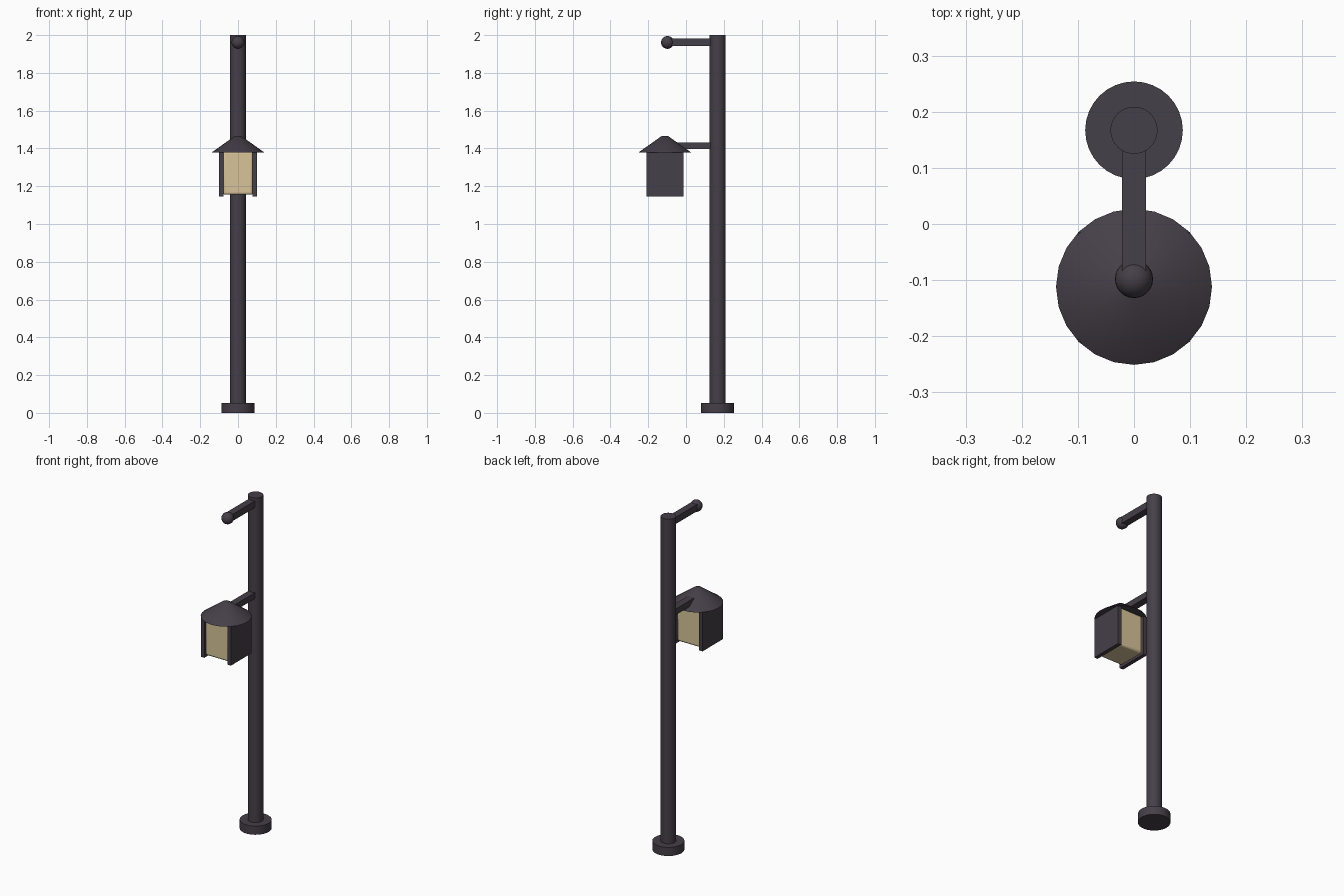
import bpy
import math

cube = bpy.data.objects.get("Cube")
if cube:
    bpy.data.objects.remove(cube, do_unlink=True)


def make_material(name, rgb):
    mat = bpy.data.materials.new(name)
    mat.use_nodes = True
    mat.diffuse_color = (*rgb, 1)
    mat.node_tree.nodes["Principled BSDF"].inputs["Base Color"].default_value = (*rgb, 1)
    return mat


metal = make_material("dark metal", (0.06, 0.05, 0.065))
glass = make_material("warm glass", (0.68, 0.55, 0.32))

POLE_Y = 0.167
LAMP_Y = -0.112


def finish(name, mat, angle=40):
    obj = bpy.context.object
    obj.name = name
    obj.data.materials.append(mat)
    bpy.ops.object.shade_smooth_by_angle(angle=math.radians(angle))
    return obj


def tapered(name, y, z0, z1, r0, r1, sides=32):
    bpy.ops.mesh.primitive_cone_add(vertices=sides, radius1=r0, radius2=r1,
                                    depth=z1 - z0, location=(0, y, (z0 + z1) / 2))
    return finish(name, metal)


def box(name, mat, low, high, bevel=0):
    centre = [(a + b) / 2 for a, b in zip(low, high)]
    bpy.ops.mesh.primitive_cube_add(size=1, location=centre)
    bpy.context.object.scale = [b - a for a, b in zip(low, high)]
    bpy.ops.object.transform_apply(location=False, rotation=False, scale=True)
    obj = finish(name, mat)
    if bevel:
        mod = obj.modifiers.new("rounded edges", "BEVEL")
        mod.width = bevel
        mod.segments = 3
        for face in obj.data.polygons:
            face.use_smooth = True
    return obj


# Post and foot
tapered("foot", POLE_Y, 0, 0.052, 0.087, 0.087)
tapered("post", POLE_Y, 0.03, 2.0, 0.042, 0.042)

# Upper arm with ball end
box("upper_arm", metal, (-0.021, -0.09, 1.942), (0.021, POLE_Y, 1.983))
bpy.ops.mesh.primitive_uv_sphere_add(segments=24, ring_count=12, radius=0.034,
                                     location=(0, -0.098, 1.961))
finish("arm_ball", metal)

# Lower arm carrying the lantern
box("lower_arm", metal, (-0.021, LAMP_Y, 1.396), (0.021, POLE_Y, 1.432))

# Lantern: roof, side panels and glass body
tapered("lantern_roof", LAMP_Y, 1.379, 1.465, 0.139, 0.018, 24)
for side, name in ((-1, "right_panel"), (1, "left_panel")):
    xs = sorted((side * 0.077, side * 0.1))
    box(name, metal, (xs[0], LAMP_Y - 0.098, 1.145), (xs[1], LAMP_Y + 0.098, 1.381))
box("lantern_glass", glass, (-0.079, LAMP_Y - 0.086, 1.155),
    (0.079, LAMP_Y + 0.086, 1.385), bevel=0.012)
